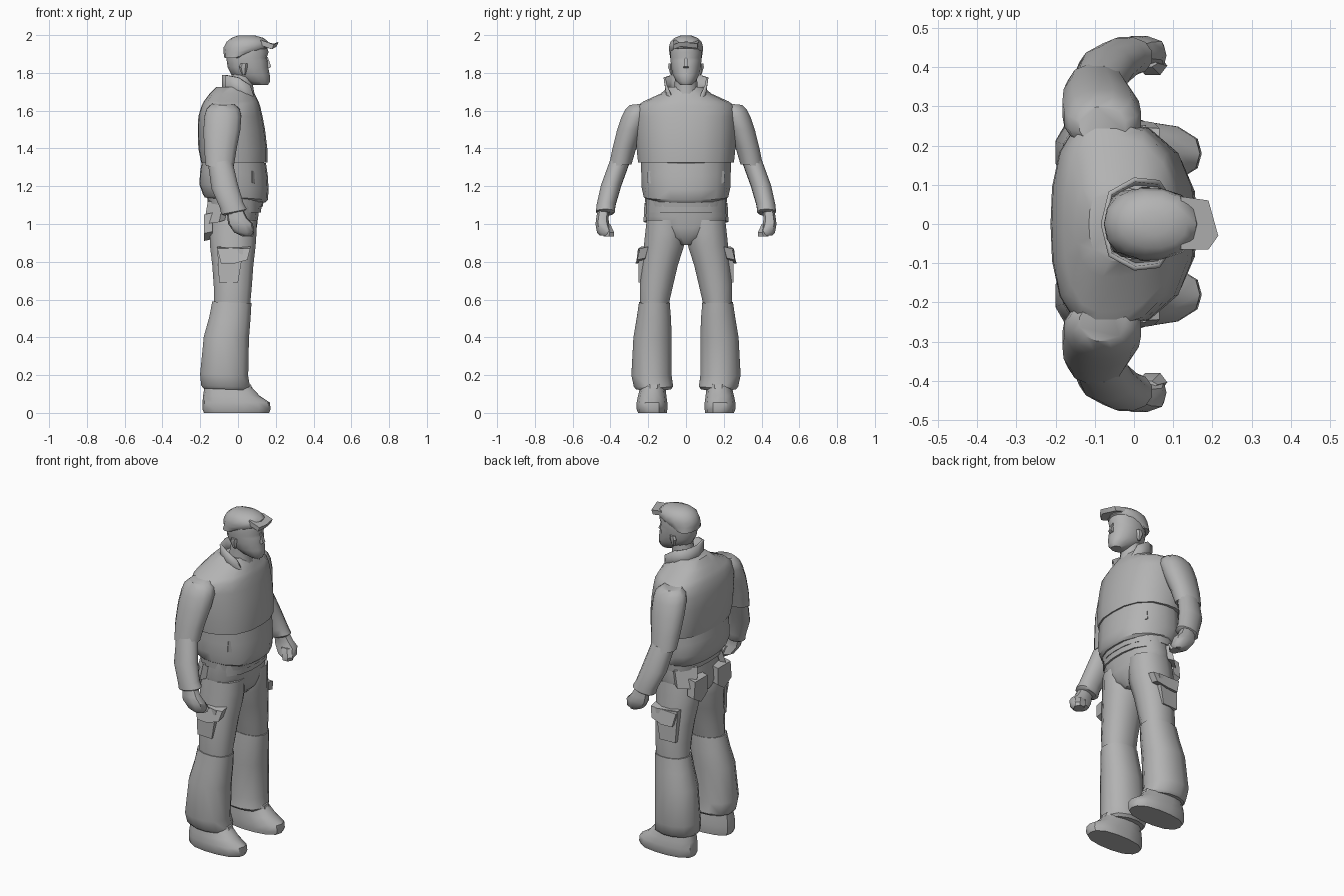
import bpy, bmesh, math

mat = bpy.data.materials.new("plain grey")
mat.diffuse_color = (0.45, 0.45, 0.45, 1)


def finish(name, bm, mirror):
    bmesh.ops.recalc_face_normals(bm, faces=bm.faces)
    me = bpy.data.meshes.new(name)
    bm.to_mesh(me)
    bm.free()
    me.materials.append(mat)
    ob = bpy.data.objects.new(name, me)
    bpy.context.collection.objects.link(ob)
    if mirror:
        m = ob.modifiers.new("Mirror", 'MIRROR')
        m.use_axis = (False, True, False)
        m.use_mirror_merge = False
    return ob


def loft(name, rings, n=14, power=2.4, mid=0.5, slope=(0, 0), mirror=False):
    """Skin stacked rings (z, back x, front x, low y, high y);
    mid places the widest point between back and front, slope tilts rings."""
    bm = bmesh.new()
    loops = []
    for z, x0, x1, y0, y1 in rings:
        cx, cy = x0 + (x1 - x0) * mid, (y0 + y1) / 2
        ring = []
        for i in range(n):
            a = 2 * math.pi * (i + 0.5 * (n % 4 == 0)) / n
            c, s = math.cos(a), math.sin(a)
            k = (abs(c) ** power + abs(s) ** power) ** (-1 / power)
            x = cx + c * k * ((x1 - cx) if c > 0 else (cx - x0))
            y = cy + s * k * (y1 - y0) / 2
            ring.append(bm.verts.new((x, y, z + slope[0] * (x - cx) + slope[1] * (y - cy))))
        loops.append(ring)
    for a, b in zip(loops, loops[1:]):
        for i in range(n):
            j = (i + 1) % n
            bm.faces.new((a[i], a[j], b[j], b[i]))
    bm.faces.new(loops[0])
    bm.faces.new(loops[-1])
    return finish(name, bm, mirror)


def sym(rows):
    return [(z, x0, x1, -w, w) for z, x0, x1, w in rows]


def plate(name, outline, shift, mirror=True):
    """Solid between an outline of points and the same outline shifted."""
    bm = bmesh.new()
    f = bm.faces.new([bm.verts.new(p) for p in outline])
    g = bmesh.ops.extrude_face_region(bm, geom=[f])
    bmesh.ops.translate(bm, vec=shift, verts=[v for v in g["geom"] if isinstance(v, bmesh.types.BMVert)])
    if f.is_valid is False or len(bm.faces) < len(outline) + 2:
        bm.faces.new([v for v in bm.verts][:len(outline)])
    return finish(name, bm, mirror)


# Head and neck
loft("neck", sym([(1.5, -.05, .12, .07), (1.66, -.06, .095, .07), (1.74, -.045, .08, .062), (1.82, -.03, .09, .06)]), 12, 2)
loft("head", sym([(1.735, .08, .158, .03), (1.755, .03, .17, .052), (1.79, -.035, .168, .071),
                  (1.83, -.055, .160, .08), (1.865, -.06, .158, .083), (1.88, -.06, .152, .084),
                  (1.91, -.065, .162, .084), (1.96, -.05, .145, .075)]), 14, 2.2)
loft("hair", sym([(1.88, -.072, .03, .085), (1.91, -.077, .12, .09), (1.935, -.076, .165, .092),
                  (1.965, -.06, .16, .084), (1.985, -.035, .135, .062), (1.998, .0, .09, .03)]), 14, 2.2)
plate("hair_tuft", [(.12, -.065, 1.975), (.19, -.065, 1.95), (.215, -.03, 1.965), (.19, .06, 1.955), (.12, .07, 1.97)],
      (-.01, 0, -.025), False)
loft("nose", [(1.825, .14, .17, -.017, .017), (1.833, .14, .182, -.017, .017), (1.885, .14, .16, -.008, .008)], 4, 2)
loft("ear", [(1.79, .02, .04, .07, .083), (1.83, .005, .05, .07, .096), (1.85, .015, .05, .07, .094)], 6, 2, mirror=True)

# Jacket
loft("jacket_upper", sym([(1.325, -.195, .155, .255), (1.4, -.21, .155, .263), (1.5, -.213, .143, .268),
                          (1.57, -.21, .13, .267), (1.625, -.193, .117, .26), (1.65, -.18, .108, .225),
                          (1.69, -.15, .088, .135), (1.725, -.115, .065, .095)]), 18, 2.5, .36)
loft("jacket_lower", sym([(1.13, -.175, .145, .205), (1.145, -.185, .158, .225), (1.2, -.205, .162, .237),
                          (1.27, -.2, .158, .238), (1.34, -.188, .148, .24)]), 18, 2.5, .38, (-.08, 0))
loft("jacket_hem", sym([(1.1, -.16, .13, .215), (1.15, -.165, .14, .22)]), 18, 2.5, .4, (-.06, 0))
loft("shirt_front", sym([(1.06, -.14, .122, .212), (1.13, -.14, .13, .212)]), 16, 2.5, .45)
plate("jacket_pocket", [(.128, .075, 1.23), (.108, .11, 1.29), (.055, .19, 1.28), (.055, .195, 1.22), (.1, .13, 1.20)],
      (.022, .012, 0))

# Standing collar that opens into the lapels
half = [(-.085, 0, 1.67, 1.79), (-.065, .075, 1.67, 1.787), (0, .108, 1.66, 1.775), (.065, .102, 1.63, 1.735),
        (.09, .068, 1.6, 1.66), (.125, .02, 1.51, 1.56)]
path = [(x, -y, a, b) for x, y, a, b in reversed(half[1:])] + half
bm = bmesh.new()
low = [bm.verts.new((x, y * .95, a)) for x, y, a, b in path]
top = [bm.verts.new((x, y * 1.1, b)) for x, y, a, b in path]
for i in range(len(path) - 1):
    bm.faces.new((low[i], low[i + 1], top[i + 1], top[i]))
collar = finish("collar", bm, False)
collar.modifiers.new("Solid", 'SOLIDIFY').thickness = .012

# Arms
loft("upper_sleeve", [(1.31, -.172, -.02, .287, .41), (1.4, -.182, -.005, .26, .392), (1.5, -.185, .015, .22, .368),
                      (1.57, -.18, .02, .19, .345), (1.61, -.168, .01, .19, .325), (1.635, -.14, -.02, .2, .30)],
     12, 2.2, slope=(0, -.1), mirror=True)
loft("forearm_sleeve", [(1.055, -.075, .035, .385, .465), (1.065, -.09, .048, .376, .478), (1.1, -.098, .03, .372, .474),
                        (1.2, -.142, .0, .343, .452), (1.33, -.16, -.03, .296, .405)],
     12, 2.2, slope=(.2, 0), mirror=True)
loft("fist", [(.938, .015, .07, .39, .455), (.955, -.02, .083, .388, .472), (1.0, -.052, .08, .405, .48),
              (1.03, -.056, .05, .41, .476), (1.08, -.06, .025, .402, .468)], 10, 2.6, mirror=True)
loft("thumb", [(.935, .02, .08, .378, .44), (.955, .01, .085, .378, .43), (1.0, .0, .06, .4, .42)], 6, 2.4, mirror=True)

# Trousers
loft("trouser_hips", sym([(.89, -.06, .05, .04), (.93, -.14, .09, .12), (.98, -.155, .1, .2), (1.04, -.15, .108, .215),
                          (1.14, -.135, .12, .212)]), 16, 2.5)
loft("thigh", [(.575, -.13, .066, .09, .245), (.67, -.13, .075, .068, .246), (.78, -.138, .083, .042, .236),
               (.88, -.15, .095, .01, .225), (.95, -.152, .1, .002, .218), (1.02, -.14, .1, .01, .21)],
     12, 2.4, mirror=True)
loft("lower_trouser", [(.125, -.185, .055, .08, .265), (.14, -.197, .066, .066, .278), (.2, -.203, .056, .075, .291),
                       (.4, -.183, .06, .074, .28), (.5, -.155, .068, .078, .263), (.585, -.138, .073, .085, .25)],
     12, 2.4, slope=(-.04, 0), mirror=True)

# Pockets hanging on the hips and thighs
plate("thigh_pocket", [(-.1, .215, .69), (.0, .22, .69), (.03, .22, .87), (-.11, .205, .88)], (0, .032, 0))
plate("thigh_flap", [(-.11, .21, .88), (.065, .20, .88), (.05, .215, .82), (-.02, .225, .80), (-.09, .22, .80)],
      (0, .044, -.01))
plate("rear_pocket", [(-.135, .05, 1.06), (-.135, .17, 1.06), (-.135, .18, .96), (-.135, .11, .92), (-.135, .05, .96)],
      (-.045, 0, -.01))
plate("hip_flap", [(-.13, .1, 1.13), (-.05, .2, 1.12), (-.07, .205, 1.02), (-.15, .13, 1.01)], (-.03, .02, -.01))

# Shoes
loft("shoe", [(0, -.18, .165, .1, .255), (.02, -.188, .173, .098, .262), (.055, -.188, .168, .098, .262),
              (.09, -.185, .115, .103, .255), (.15, -.175, .06, .11, .24)], 14, 2.5, mirror=True)
loft("shoe_tongue", [(.08, -.02, .09, .12, .23), (.16, -.04, .072, .12, .22)], 8, 2.4, slope=(-.2, 0), mirror=True)

# Smooth shading with crisp edges
for ob in bpy.data.objects:
    ob.select_set(True)
    bpy.context.view_layer.objects.active = ob
bpy.ops.object.shade_smooth_by_angle(angle=math.radians(40))
